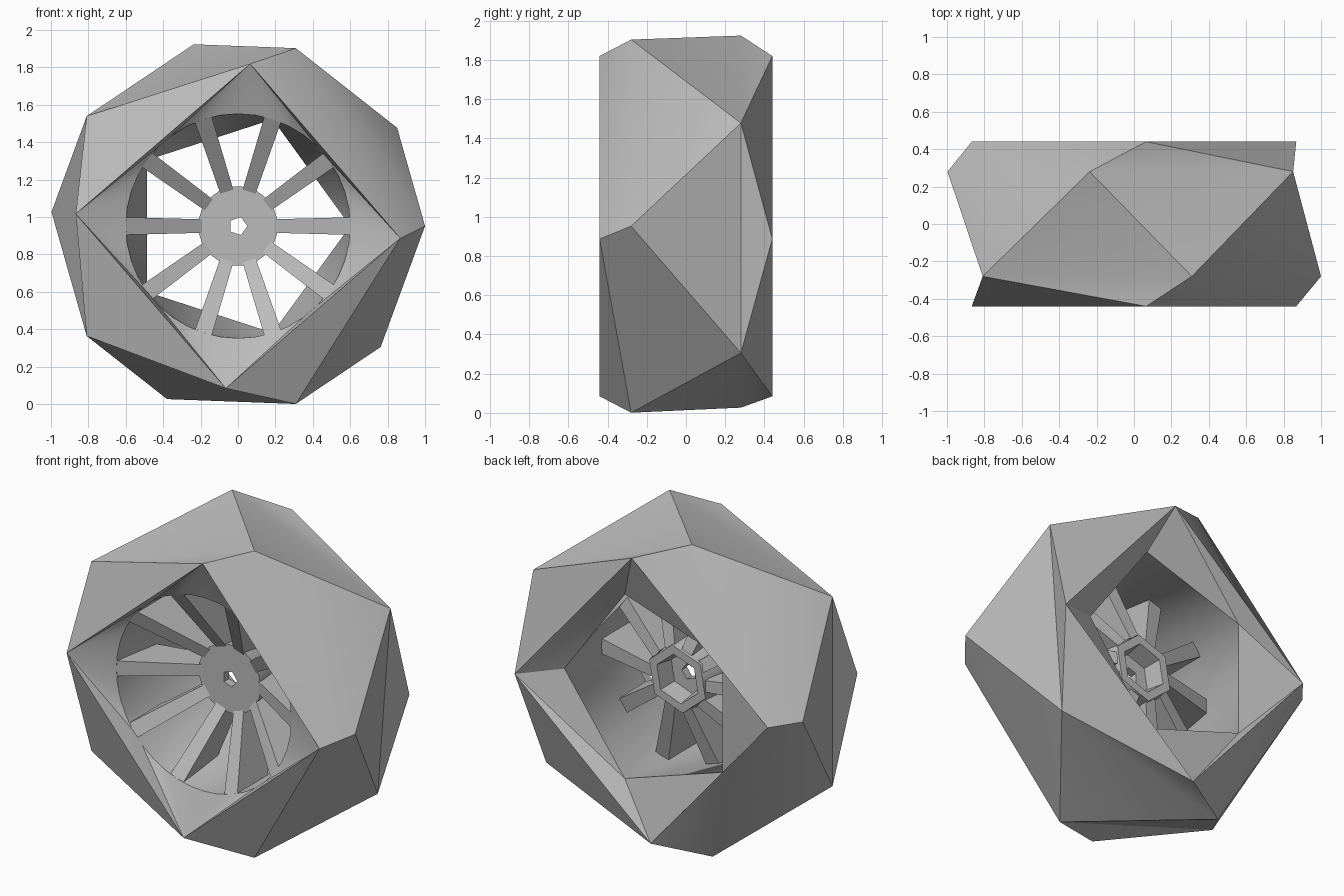
import bpy, bmesh
from math import radians, sin, cos

old = bpy.data.objects.get("Cube")
if old:
    bpy.data.objects.remove(old, do_unlink=True)

AXLE_Z = 0.952
grey = bpy.data.materials.new("plain_grey")
grey.use_nodes = True
grey.diffuse_color = (0.5, 0.5, 0.5, 1)
grey.node_tree.nodes["Principled BSDF"].inputs["Base Color"].default_value = (0.5, 0.5, 0.5, 1)


def polar(radius, angle, y, side=0.0):
    """Point around the axle, optionally shifted sideways along the tangent."""
    a = radians(angle)
    return (radius * cos(a) - side * sin(a), y, AXLE_Z + radius * sin(a) + side * cos(a))


def zip_rings(bm, ring_a, ring_b):
    """Join two rings with different side counts by a strip of triangles."""
    (va, sa), (vb, sb) = ring_a, ring_b
    na, nb = len(va), len(vb)
    i = j = 0
    while i < na or j < nb:
        mid_a = sa + (i + 0.5) * 360 / na
        mid_b = sb + (j + 0.5) * 360 / nb
        if j == nb or (i < na and mid_a <= mid_b):
            bm.faces.new((va[i % na], va[(i + 1) % na], vb[j % nb]))
            i += 1
        else:
            bm.faces.new((va[i % na], vb[(j + 1) % nb], vb[j % nb]))
            j += 1


def finish(bm, name):
    bmesh.ops.recalc_face_normals(bm, faces=bm.faces)
    mesh = bpy.data.meshes.new(name)
    bm.to_mesh(mesh)
    bm.free()
    mesh.materials.append(grey)
    obj = bpy.data.objects.new(name, mesh)
    bpy.context.collection.objects.link(obj)
    bpy.ops.object.select_all(action='DESELECT')
    obj.select_set(True)
    bpy.context.view_layer.objects.active = obj
    bpy.ops.object.shade_smooth_by_angle(angle=radians(30))
    return obj


def revolve(name, rings):
    """Closed ring solid; each ring is (sides, start angle, radius, y)."""
    bm = bmesh.new()
    loops = []
    for sides, start, radius, y in rings:
        verts = [bm.verts.new(polar(radius, start + k * 360 / sides, y)) for k in range(sides)]
        loops.append((verts, start))
    for k, loop in enumerate(loops):
        zip_rings(bm, loop, loops[(k + 1) % len(loops)])
    return finish(bm, name)


# Faceted tyre with the rim barrel on its inside
revolve("tyre_and_rim", [
    (4, -4.3, 0.87, -0.44),
    (5, 0, 1.0, -0.28),
    (5, 31.7, 1.0, 0.28),
    (4, -4.3, 0.87, 0.44),
    (5, 0, 0.6, 0.335),
    (40, 0, 0.6, -0.335),
])

# Hub with a flat front, a recessed back and a small axle hole
revolve("hub", [
    (30, 0, 0.212, -0.08),
    (6, 20, 0.205, 0.085),
    (6, 20, 0.15, 0.085),
    (6, 20, 0.13, -0.03),
    (5, 0, 0.05, -0.03),
    (5, 0, 0.05, -0.08),
])

# Ten dished spokes, narrowing towards the hub
SPOKE_ENDS = ((0.6, 0.047, -0.335, -0.03), (0.185, 0.036, -0.075, 0.075))
for n in range(10):
    bm = bmesh.new()
    ends = []
    for radius, half, front, back in SPOKE_ENDS:
        corners = ((front, -half), (front, half), (back, half), (back, -half))
        ends.append([bm.verts.new(polar(radius, n * 36, y, s)) for y, s in corners])
    outer, inner = ends
    bm.faces.new(outer)
    bm.faces.new(inner)
    for k in range(4):
        m = (k + 1) % 4
        bm.faces.new((outer[k], outer[m], inner[m], inner[k]))
    finish(bm, f"spoke_{n + 1}")
